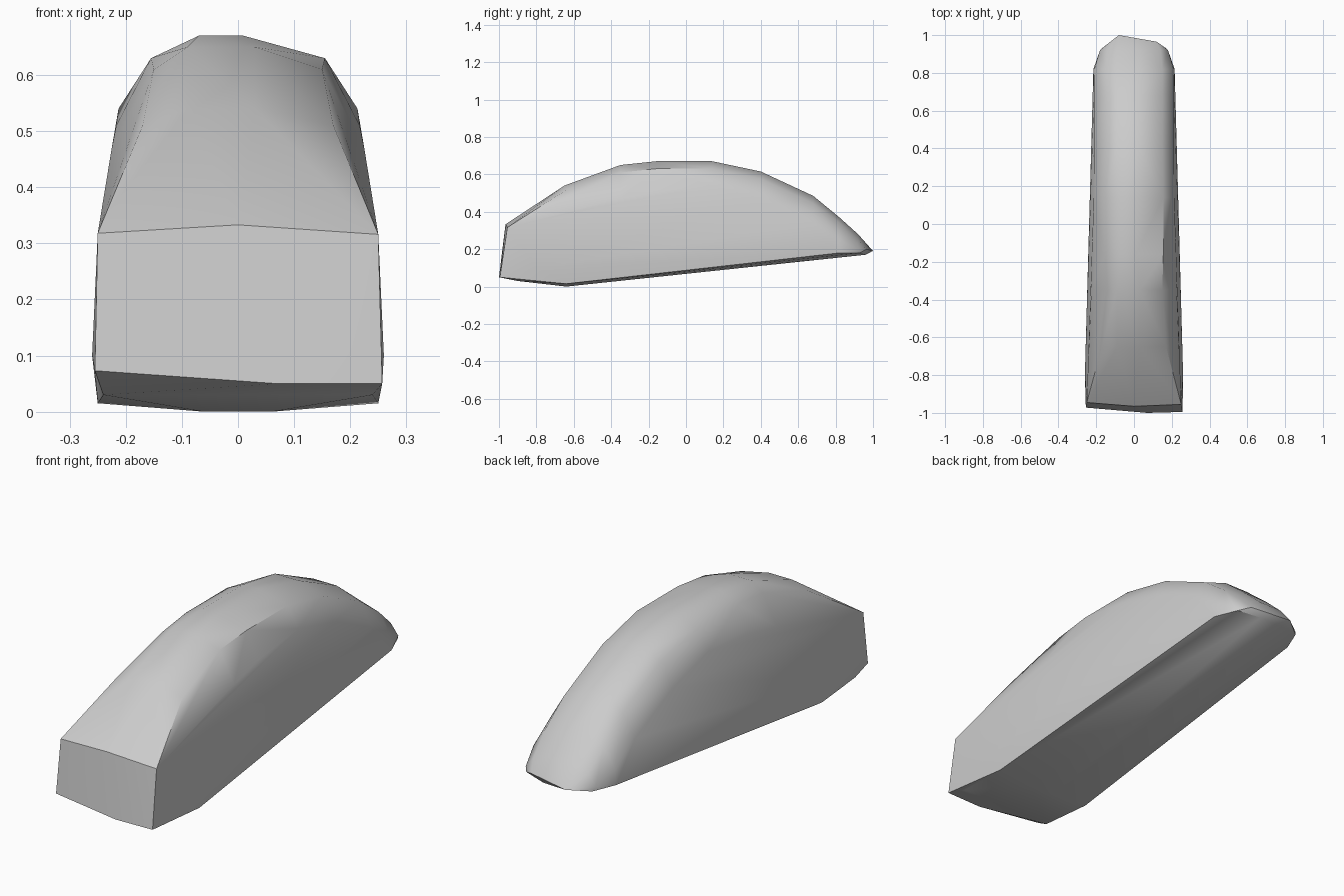
import bpy, bmesh, math

cube = bpy.data.objects.get("Cube")
if cube:
    bpy.data.objects.remove(cube, do_unlink=True)

grey = bpy.data.materials.new("plain grey")
grey.use_nodes = True
colour = (0.6, 0.6, 0.6, 1)
grey.diffuse_color = colour
grey.node_tree.nodes["Principled BSDF"].inputs["Base Color"].default_value = colour

# Cross-sections of the arched back: y, then (half width, z) for shoulder, bevel and crown
sections = [
    (-0.65, (0.238, 0.39), (0.17, 0.51), (0.06, 0.54)),
    (-0.35, (0.225, 0.47), (0.15, 0.61), (0.06, 0.65)),
    (-0.16, (0.217, 0.51), (0.155, 0.63), (0.04, 0.67)),
    (0.14, (0.213, 0.54), (0.155, 0.63), (0.04, 0.67)),
    (0.40, (0.212, 0.47), (0.15, 0.575), (0.06, 0.615)),
    (0.68, (0.212, 0.34), (0.15, 0.445), (0.06, 0.485)),
    (0.82, (0.21, 0.25), (0.15, 0.34), (0.06, 0.37)),
    (0.92, (0.18, 0.20), (0.14, 0.25), (0.06, 0.28)),
]
points = []
for y, *ring in sections:
    for w, z in ring:
        shift = -0.03 if w < 0.1 else 0
        points += [(w + shift, y, z), (-w + shift, y, z)]

# Underside and flanks, mirrored across x
for w, y, z in [(0.25, -0.64, 0.015), (0.06, -0.64, 0.0), (0.24, -0.90, 0.03),
                (0.26, -0.80, 0.10), (0.215, 0.82, 0.18), (0.17, 0.93, 0.18),
                (0.06, 0.96, 0.17)]:
    points += [(w, y, z), (-w, y, z)]

# Slanted nose plate and uneven tail tip
points += [(0.25, -0.955, 0.316), (0, -0.965, 0.333), (-0.25, -0.945, 0.318),
           (0.257, -0.995, 0.05), (0.07, -1, 0.05), (-0.255, -0.972, 0.073),
           (-0.08, 1, 0.19), (0.12, 0.965, 0.20)]

# Wrap the points in one faceted shell
bm = bmesh.new()
for p in points:
    bm.verts.new(p)
hull = bmesh.ops.convex_hull(bm, input=bm.verts[:])
spare = {v for v in hull["geom_interior"] + hull["geom_unused"]
         if isinstance(v, bmesh.types.BMVert)}
bmesh.ops.delete(bm, geom=list(spare), context='VERTS')
bmesh.ops.recalc_face_normals(bm, faces=bm.faces[:])
mesh = bpy.data.meshes.new("body")
bm.to_mesh(mesh)
bm.free()
mesh.materials.append(grey)
body = bpy.data.objects.new("body", mesh)
bpy.context.collection.objects.link(body)

# Soft back, crisp nose and underside edges
bpy.ops.object.select_all(action='DESELECT')
body.select_set(True)
bpy.context.view_layer.objects.active = body
bpy.ops.object.shade_smooth_by_angle(angle=math.radians(40))
